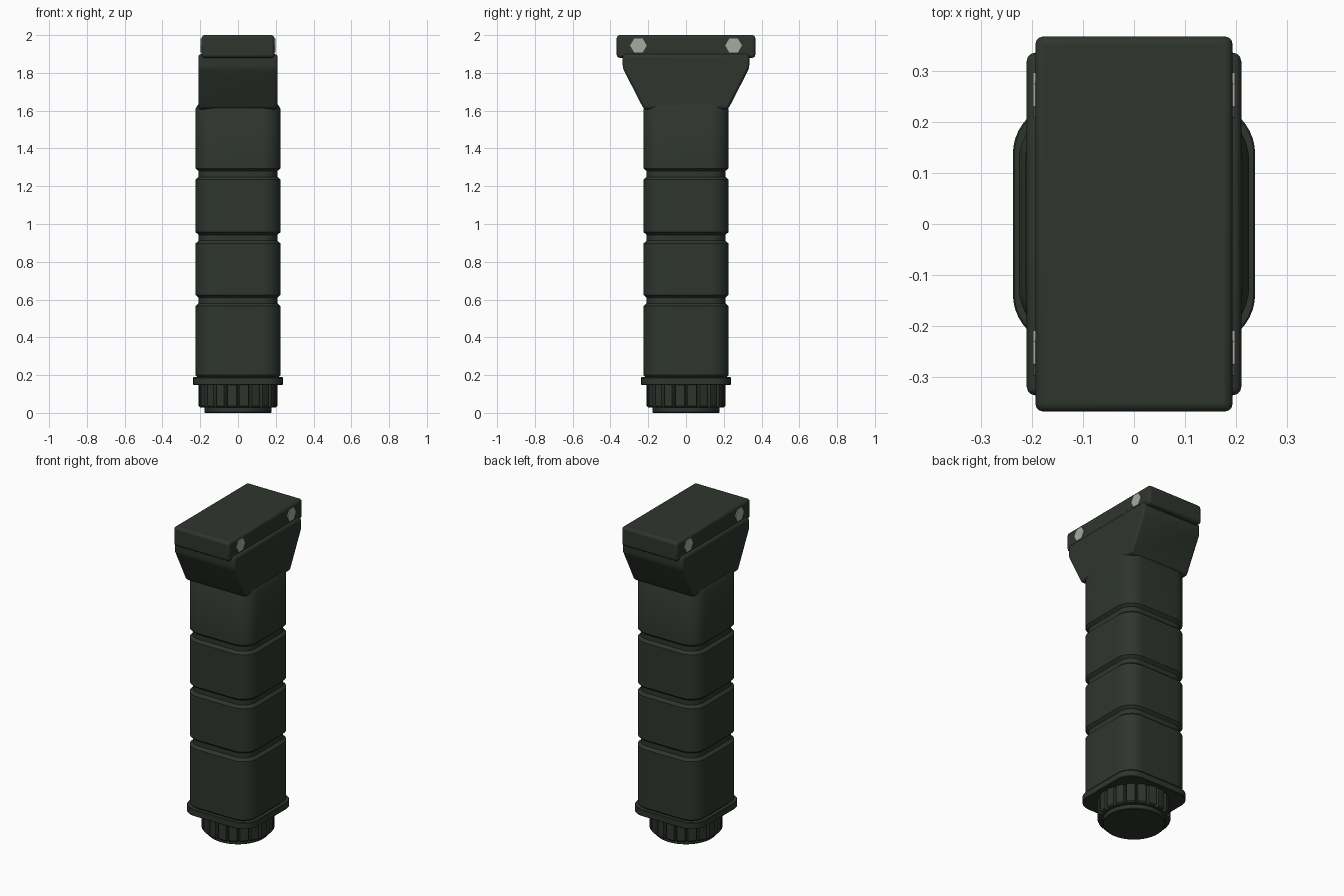
import bpy, bmesh
from math import sin, cos, pi, radians

cube = bpy.data.objects.get("Cube")
if cube:
    bpy.data.objects.remove(cube)


def material(name, rgb):
    m = bpy.data.materials.new(name)
    m.use_nodes = True
    m.diffuse_color = (*rgb, 1)
    m.node_tree.nodes["Principled BSDF"].inputs["Base Color"].default_value = (*rgb, 1)
    return m


green = material("dark green polymer", (0.028, 0.036, 0.027))
steel = material("light grey steel", (0.40, 0.40, 0.37))


def loft(name, rings, mat, bevel=0):
    """Skin equal-length rings of points, cap both ends."""
    bm = bmesh.new()
    loops = [[bm.verts.new(p) for p in ring] for ring in rings]
    n = len(loops[0])
    for a, b in zip(loops, loops[1:]):
        for i in range(n):
            j = (i + 1) % n
            bm.faces.new((a[i], a[j], b[j], b[i]))
    bm.faces.new(loops[0][::-1])
    bm.faces.new(loops[-1])
    bmesh.ops.recalc_face_normals(bm, faces=bm.faces)
    mesh = bpy.data.meshes.new(name)
    bm.to_mesh(mesh)
    bm.free()
    mesh.materials.append(mat)
    ob = bpy.data.objects.new(name, mesh)
    bpy.context.collection.objects.link(ob)
    if bevel:
        mod = ob.modifiers.new("soft edges", "BEVEL")
        mod.width = bevel
        mod.segments = 3
        mod.limit_method = "ANGLE"
        mod.angle_limit = radians(20)
    bpy.ops.object.select_all(action="DESELECT")
    ob.select_set(True)
    bpy.context.view_layer.objects.active = ob
    bpy.ops.object.shade_smooth_by_angle(angle=radians(32))
    return ob


def rounded_square(half, z, core, steps=10):
    """Square ring whose corner arcs are centred at +-core."""
    r = half - core
    ring = []
    for k in range(4):
        cx = core if k in (0, 3) else -core
        cy = core if k < 2 else -core
        for s in range(steps + 1):
            t = (k + s / steps) * pi / 2
            ring.append((cx + r * cos(t), cy + r * sin(t), z))
    return ring


def circle(r, z, n=48):
    return [(r * cos(2 * pi * i / n), r * sin(2 * pi * i / n), z) for i in range(n)]


def rectangle(hx, hy, z):
    return [(hx, -hy, z), (hx, hy, z), (-hx, hy, z), (-hx, -hy, z)]


# Grip body with three chamfered grooves
wide, narrow = 0.225, 0.208
profile = [(0.21, 0.185), (wide, 0.20)]
for z in (0.595, 0.927, 1.265):
    profile += [(wide, z - 0.03), (narrow, z - 0.015), (narrow, z + 0.015), (wide, z + 0.03)]
profile += [(wide, 1.61), (0.212, 1.632)]
loft("grip", [rounded_square(h, z, 0.125) for h, z in profile], green)

# Collar below the grip
loft("collar", [rounded_square(h, z, 0.137) for h, z in
                ((0.234, 0.148), (0.237, 0.151), (0.237, 0.186), (0.234, 0.189))], green)


# Fluted battery-cap style knob: broad ridges with narrow V grooves
def fluted(r, z, teeth=20):
    ring = []
    for i in range(teeth):
        for part, depth in ((0, 0.018), (0.14, 0), (0.5, 0), (0.86, 0)):
            t = 2 * pi * (i + part) / teeth
            ring.append(((r - depth) * cos(t), (r - depth) * sin(t), z))
    return ring


loft("knob", [fluted(r, z) for r, z in ((0.20, 0.028), (0.208, 0.036), (0.208, 0.155))], green)
loft("knob_base", [circle(r, z) for r, z in ((0.174, 0), (0.178, 0.004), (0.178, 0.04))], green)

# Flared neck widening towards the rail clamp
loft("neck", [rectangle(0.21, hy, z) for hy, z in
              ((0.223, 1.607), (0.335, 1.825), (0.335, 1.90))], green, bevel=0.016)

# Rail clamp block
loft("clamp", [rectangle(0.193, 0.367, z) for z in (1.88, 2.0)], green, bevel=0.016)

# Hexagonal bolt heads on both sides of the clamp
for side, sx in (("left", 1), ("right", -1)):
    for end, y in (("front", -0.252), ("back", 0.252)):
        rings = [[(sx * x, y + 0.044 * cos(i * pi / 3), 1.945 + 0.044 * sin(i * pi / 3))
                  for i in range(6)] for x in (0.18, 0.198)]
        loft(f"bolt_{side}_{end}", rings, steel)
